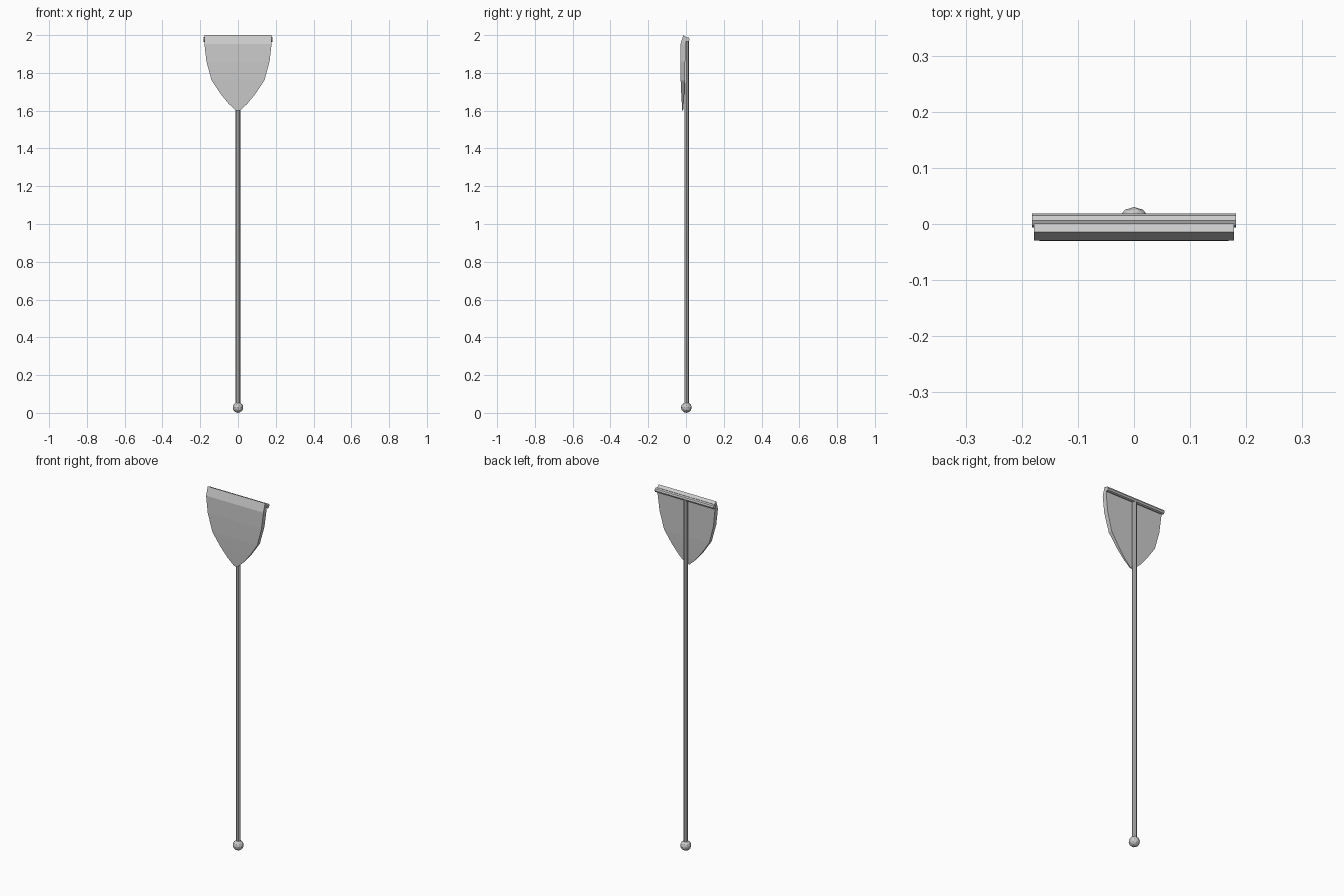
import bpy, bmesh
from math import pi

if "Cube" in bpy.data.objects:
    bpy.data.objects.remove(bpy.data.objects["Cube"])


def rod(name, radius, length, loc, rot=(0, 0, 0), sides=8):
    bpy.ops.mesh.primitive_cylinder_add(vertices=sides, radius=radius, depth=length,
                                        location=loc, rotation=rot)
    bpy.context.object.name = name
    return bpy.context.object


# long pole reaching up behind the blade
rod("pole", 0.012, 1.94, (0, 0.003, 1.01))

# crossbar along the top of the blade
rod("crossbar", 0.0125, 0.364, (0, 0.0065, 1.977), (0, pi / 2, 0))

# faceted ball at the foot
bpy.ops.mesh.primitive_ico_sphere_add(subdivisions=2, radius=0.0285, location=(0, 0.002, 0.0285))
bpy.context.object.name = "end_ball"

# blade: rows of (half width, front z, front y, back z, back y)
rows = [
    (0.010, 1.600, -0.020, 1.600, -0.015),
    (0.050, 1.637, -0.022, 1.637, -0.012),
    (0.093, 1.690, -0.025, 1.690, -0.009),
    (0.140, 1.760, -0.028, 1.760, -0.006),
    (0.167, 1.860, -0.030, 1.860, -0.004),
    (0.178, 1.953, -0.029, 1.953, -0.002),
    (0.178, 2.000, -0.014, 1.988, 0.001),
]
bm = bmesh.new()
rings = []
for w, fz, fy, bz, by in rows:
    rings.append([bm.verts.new(p) for p in
                  ((-w, fy, fz), (w, fy, fz), (w, by, bz), (-w, by, bz))])
for a, b in zip(rings, rings[1:]):
    for i in range(4):
        j = (i + 1) % 4
        bm.faces.new((a[i], a[j], b[j], b[i]))
bm.faces.new(rings[0][::-1])
bm.faces.new(rings[-1])
bmesh.ops.recalc_face_normals(bm, faces=bm.faces)
mesh = bpy.data.meshes.new("blade")
bm.to_mesh(mesh)
bm.free()
bpy.context.collection.objects.link(bpy.data.objects.new("blade", mesh))
